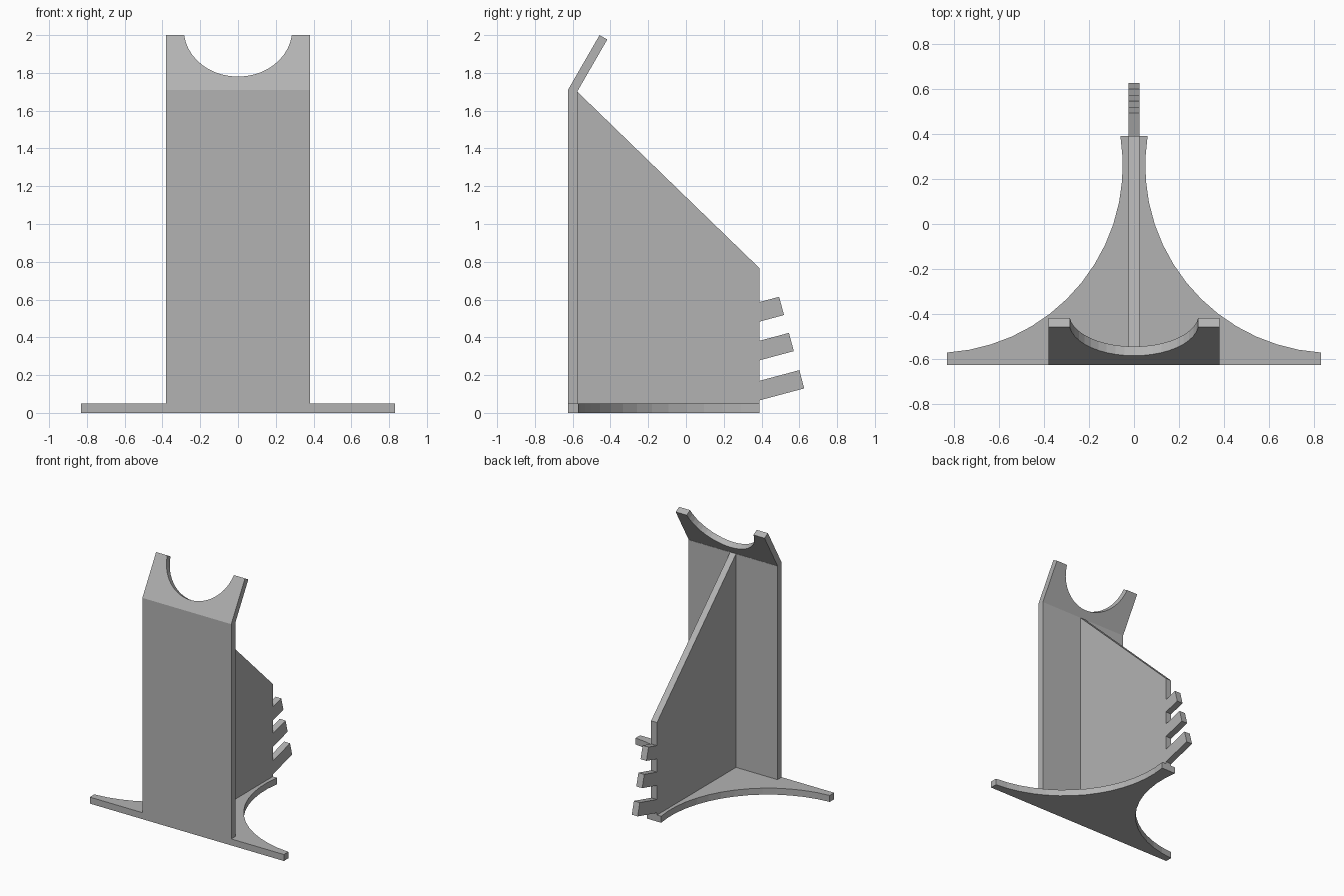
import bpy
import bmesh
import math
from mathutils import Vector

cube = bpy.data.objects.get("Cube")
if cube:
    bpy.data.objects.remove(cube, do_unlink=True)

grey = bpy.data.materials.new("plain_grey")
grey.use_nodes = True
colour = (0.45, 0.45, 0.45, 1)
grey.diffuse_color = colour
grey.node_tree.nodes["Principled BSDF"].inputs["Base Color"].default_value = colour


def prism(name, outline, depth):
    """Extrude a closed 3D outline along the depth vector."""
    bm = bmesh.new()
    face = bm.faces.new([bm.verts.new(p) for p in outline])
    grown = bmesh.ops.extrude_face_region(bm, geom=[face], use_keep_orig=True)
    verts = [g for g in grown["geom"] if isinstance(g, bmesh.types.BMVert)]
    bmesh.ops.translate(bm, verts=verts, vec=Vector(depth))
    bmesh.ops.recalc_face_normals(bm, faces=bm.faces)
    mesh = bpy.data.meshes.new(name)
    bm.to_mesh(mesh)
    bm.free()
    mesh.materials.append(grey)
    obj = bpy.data.objects.new(name, mesh)
    bpy.context.collection.objects.link(obj)
    return obj


def arc(cx, cy, r, start, end, steps):
    return [(cx + r * math.cos(start + (end - start) * i / steps),
             cy + r * math.sin(start + (end - start) * i / steps))
            for i in range(steps + 1)]


FRONT, BACK, WALL, HALF = -0.625, 0.39, 0.05, 0.38

# Base plate: straight front edge, concave sides sweeping to a narrow tail
cx, cy, r = 0.882, 0.26, 0.832
side = arc(cx, cy, r, math.radians(266.4), math.radians(171), 14)
half = [(0.83, FRONT)] + side
outline = half + [(-x, y) for x, y in reversed(half)]
prism("base_plate", [(x, y, 0) for x, y in outline], (0, 0, WALL))

# Upright front panel with a mitred top
panel = [(FRONT, 0), (FRONT, 1.71), (FRONT + WALL, 1.70), (FRONT + WALL, 0)]
prism("front_panel", [(-HALF, y, z) for y, z in panel], (2 * HALF, 0, 0))

# Tilted lip with a round cradle notch, drawn in its own plane
tilt = math.radians(30)
along = Vector((0, math.sin(tilt), math.cos(tilt)))
normal = Vector((0, math.cos(tilt), -math.sin(tilt)))
origin = Vector((0, FRONT, 1.71))
height, radius, rise = 0.335, 0.287, 0.033
dip = math.asin(rise / radius)
notch = arc(0, height + rise, radius, math.pi + dip, 2 * math.pi - dip, 20)
lip = [(-HALF, 0), (-HALF, height)] + notch + [(HALF, height), (HALF, 0)]
prism("cradle_lip", [origin + Vector((x, 0, 0)) + along * t for x, t in lip],
      normal * 0.047)

# Rear fin with three upward-sloping pegs
fin = [(FRONT + WALL, WALL), (FRONT + WALL, 1.70), (BACK, 0.765)]
slope = math.radians(15)
for top, reach in ((0.587, 0.103), (0.382, 0.155), (0.17, 0.21)):
    tip = (BACK + reach, top + reach * math.tan(slope))
    low = (tip[0] + 0.1 * math.sin(slope), tip[1] - 0.1 * math.cos(slope))
    fin += [(BACK, top), tip, low, (BACK, top - 0.1 / math.cos(slope))]
fin.append((BACK, WALL))
prism("rear_fin", [(-WALL / 2, y, z) for y, z in fin], (WALL, 0, 0))
